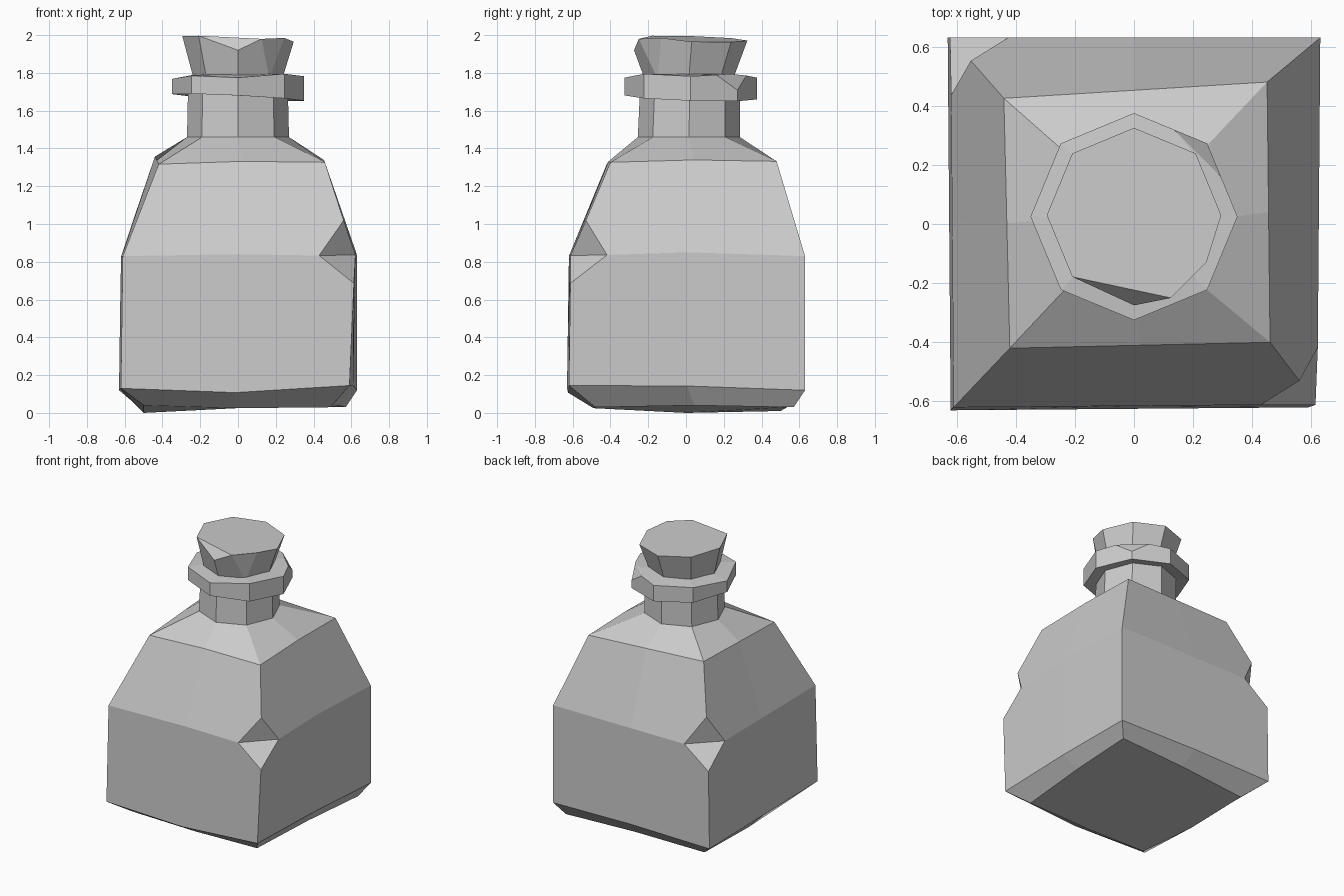
import bpy, bmesh
from math import sin, cos, pi

old = bpy.data.objects.get("Cube")
if old:
    bpy.data.objects.remove(old, do_unlink=True)

grey = bpy.data.materials.new("stone grey")
grey.use_nodes = True
grey.diffuse_color = (0.6, 0.6, 0.6, 1)
grey.node_tree.nodes["Principled BSDF"].inputs["Base Color"].default_value = grey.diffuse_color


def square_ring(corners, lifts):
    """Four corners from front left, with a raised or lowered midpoint after each."""
    ring = []
    for i, corner in enumerate(corners):
        following = corners[(i + 1) % len(corners)]
        middle = [(a + b) / 2 for a, b in zip(corner, following)]
        middle[2] += lifts[i]
        ring += [corner, tuple(middle)]
    return ring


def round_ring(radius, centre_y, height, tilt_x=0, tilt_y=0, wave=0, centre_x=0):
    """Eight-sided ring, starting at the front left; wave raises every other corner."""
    ring = []
    for i in range(8):
        angle = (i - 3) * pi / 4
        x, y = radius * cos(angle), radius * sin(angle)
        z = height + tilt_x * x + tilt_y * y + (wave if i % 2 == 0 else 0)
        ring.append((centre_x + x, centre_y + y, z))
    return ring


def loft(bm, rings):
    """Join the rings with quads and return their vertices."""
    loops = [[bm.verts.new(p) for p in ring] for ring in rings]
    for low, high in zip(loops, loops[1:]):
        for i in range(len(low)):
            j = (i + 1) % len(low)
            bm.faces.new((low[i], low[j], high[j], high[i]))
    return loops


def chip(bm, corner, side, up, down):
    """Knock off one corner, leaving a two-faced notch."""
    edges = sorted(corner.link_edges, key=lambda e: e.other_vert(corner).co.z)
    bottom, first, second, top = [
        bmesh.utils.edge_split(e, corner, f)[1]
        for e, f in zip(edges, (down, side, side, up))]
    for face in list(corner.link_faces):
        loop = next(l for l in face.loops if l.vert == corner)
        bmesh.utils.face_split(face, loop.link_loop_prev.vert, loop.link_loop_next.vert)
    bmesh.ops.delete(bm, geom=[corner], context='VERTS')
    bm.faces.new((top, first, second))
    bm.faces.new((bottom, second, first))


def finish(bm, name):
    bmesh.ops.remove_doubles(bm, verts=bm.verts, dist=0.001)
    bmesh.ops.recalc_face_normals(bm, faces=bm.faces)
    mesh = bpy.data.meshes.new(name)
    bm.to_mesh(mesh)
    bm.free()
    mesh.materials.append(grey)
    bpy.context.collection.objects.link(bpy.data.objects.new(name, mesh))


# Bottle: square body, shoulder, neck and collar
bm = bmesh.new()
base = square_ring([(-.5, -.5, .04), (.49, -.48, .03), (.57, .57, .03), (-.5, .5, .01)],
                   (-.01, .01, .01, -.025))
lower = square_ring([(-.62, -.63, .13), (.59, -.62, .145), (.63, .63, .12), (-.63, .63, .12)],
                    (-.03, .01, .01, 0))
waist = square_ring([(-.61, -.62, .83), (.62, -.61, .83), (.63, .63, .83), (-.62, .63, .83)],
                    (.01, .02, 0, 0))
shoulder = square_ring([(-.42, -.42, .65), (.46, -.4, .66), (.45, .48, .665), (-.44, .425, .69)],
                       (.01, .01, 0, 0))
shoulder = [(x, y, z + 2 / 3) for x, y, z in shoulder]
loops = loft(bm, [
    base, lower, waist, shoulder,
    round_ring(.27, .015, 1.46),
    round_ring(.265, .02, 1.68, tilt_x=-.05),
    round_ring(.35, .025, 1.67, tilt_x=-.05, tilt_y=-.03),
    round_ring(.35, .025, 1.775, tilt_x=.02, wave=.015),
    round_ring(.21, .025, 1.795),
])
bm.faces.new(loops[0])
front_left, front_right, back_right, back_left = range(0, 8, 2)
for corner in (front_right, back_left):
    chip(bm, loops[2][corner], side=.31, up=.38, down=.21)
chip(bm, loops[7][back_right], side=.45, up=.4, down=.6)
finish(bm, "bottle")

# Stopper: flared plug with a broken front rim
bm = bmesh.new()
bottom = round_ring(.235, .015, 1.77)
rim = round_ring(.295, .03, 1.98, tilt_x=-.05, tilt_y=-.03)
bottom.insert(2, bottom[2])
rim[1:3] = [(0, -.275, 1.92), (.125, -.25, 1.98), (.245, -.13, 1.985)]
loops = loft(bm, [[*bottom], rim]) if len(bottom) == len(rim) else None
top = loops[1]
bm.faces.new(top[:3])
bm.faces.new([top[0]] + top[2:])
bm.faces.new(loops[0])
finish(bm, "stopper")
